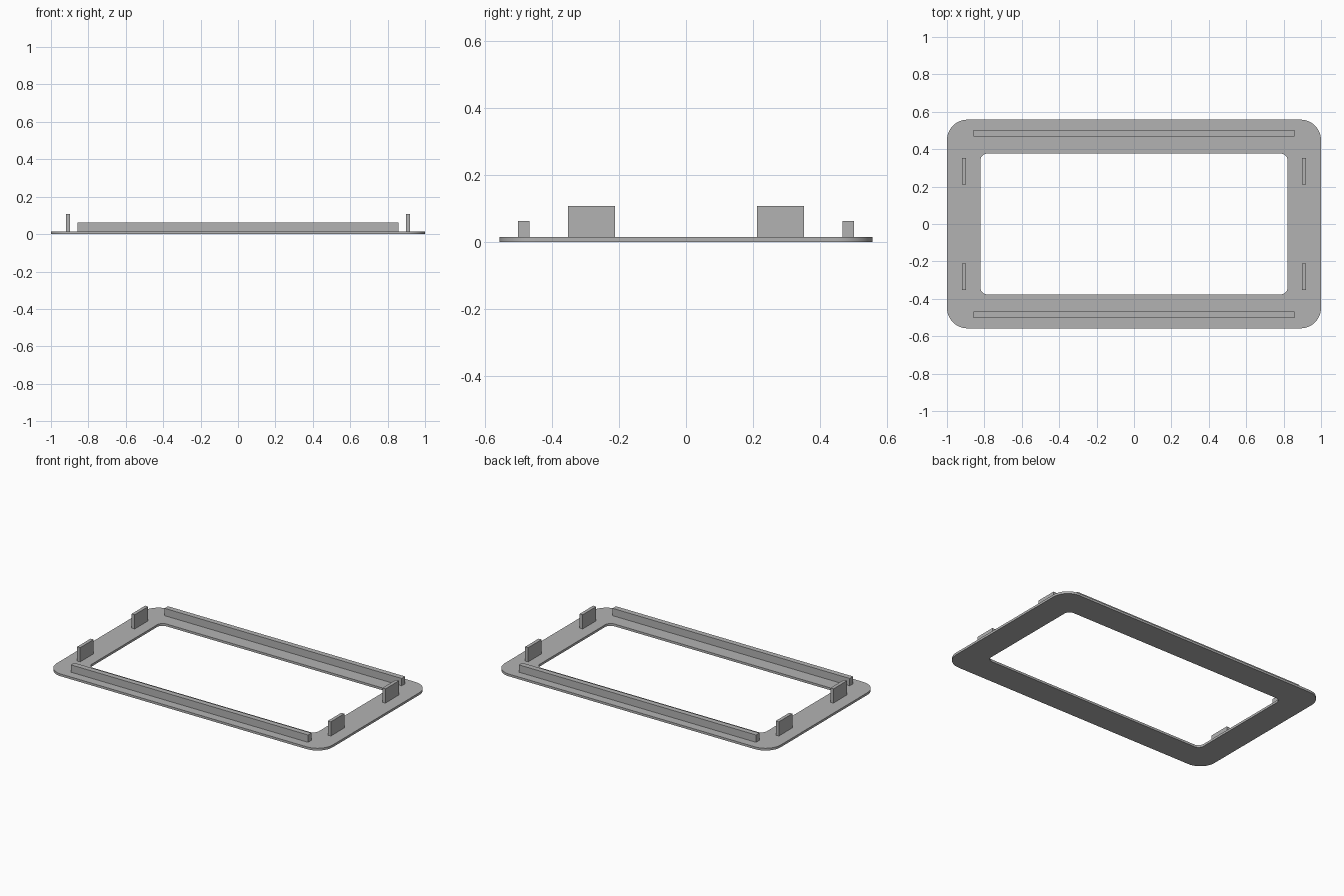
import bpy, bmesh, math

cube = bpy.data.objects.get("Cube")
if cube:
    bpy.data.objects.remove(cube, do_unlink=True)

grey = bpy.data.materials.new("plain grey")
grey.use_nodes = True
grey.diffuse_color = (0.45, 0.45, 0.45, 1)
grey.node_tree.nodes["Principled BSDF"].inputs["Base Color"].default_value = grey.diffuse_color

PLATE = 0.015


def finish(name, bm):
    bmesh.ops.recalc_face_normals(bm, faces=bm.faces)
    mesh = bpy.data.meshes.new(name)
    bm.to_mesh(mesh)
    bm.free()
    mesh.materials.append(grey)
    obj = bpy.data.objects.new(name, mesh)
    bpy.context.collection.objects.link(obj)
    return obj


def rounded_outline(hx, hy, r, steps=12):
    pts = []
    for k, (sx, sy) in enumerate([(1, 1), (-1, 1), (-1, -1), (1, -1)]):
        for i in range(steps + 1):
            a = math.pi / 2 * (k + i / steps)
            pts.append((sx * (hx - r) + r * math.cos(a), sy * (hy - r) + r * math.sin(a)))
    return pts


def box(name, x0, x1, y0, y1, z0, z1):
    bm = bmesh.new()
    bmesh.ops.create_cube(bm, size=1)
    for v in bm.verts:
        v.co = (x1 if v.co.x > 0 else x0, y1 if v.co.y > 0 else y0, z1 if v.co.z > 0 else z0)
    return finish(name, bm)


# Flat frame: matching outer and inner outlines bridged into a ring
outlines = rounded_outline(1, 0.558, 0.11), rounded_outline(0.822, 0.377, 0.04)
bm = bmesh.new()
rings = [[bm.verts.new((x, y, z)) for x, y in outlines[k]]
         for k, z in [(0, 0), (0, PLATE), (1, PLATE), (1, 0)]]
n = len(rings[0])
for k in range(4):
    a, b = rings[k], rings[(k + 1) % 4]
    for i in range(n):
        j = (i + 1) % n
        bm.faces.new((a[i], a[j], b[j], b[i]))
frame = finish("frame_plate", bm)
bpy.context.view_layer.objects.active = frame
frame.select_set(True)
bpy.ops.object.shade_smooth_by_angle(angle=math.radians(30))

# Long rails along the front and back
for side, s in (("front", -1), ("back", 1)):
    y0, y1 = sorted((s * 0.467, s * 0.502))
    box(side + "_rail", -0.859, 0.859, y0, y1, PLATE, 0.063)

# Upright clip tabs, two on each end
for end, sx in (("right", -1), ("left", 1)):
    for side, sy in (("front", -1), ("back", 1)):
        x0, x1 = sorted((sx * 0.897, sx * 0.919))
        y0, y1 = sorted((sy * 0.212, sy * 0.352))
        box(f"{side}_{end}_tab", x0, x1, y0, y1, PLATE, 0.108)
